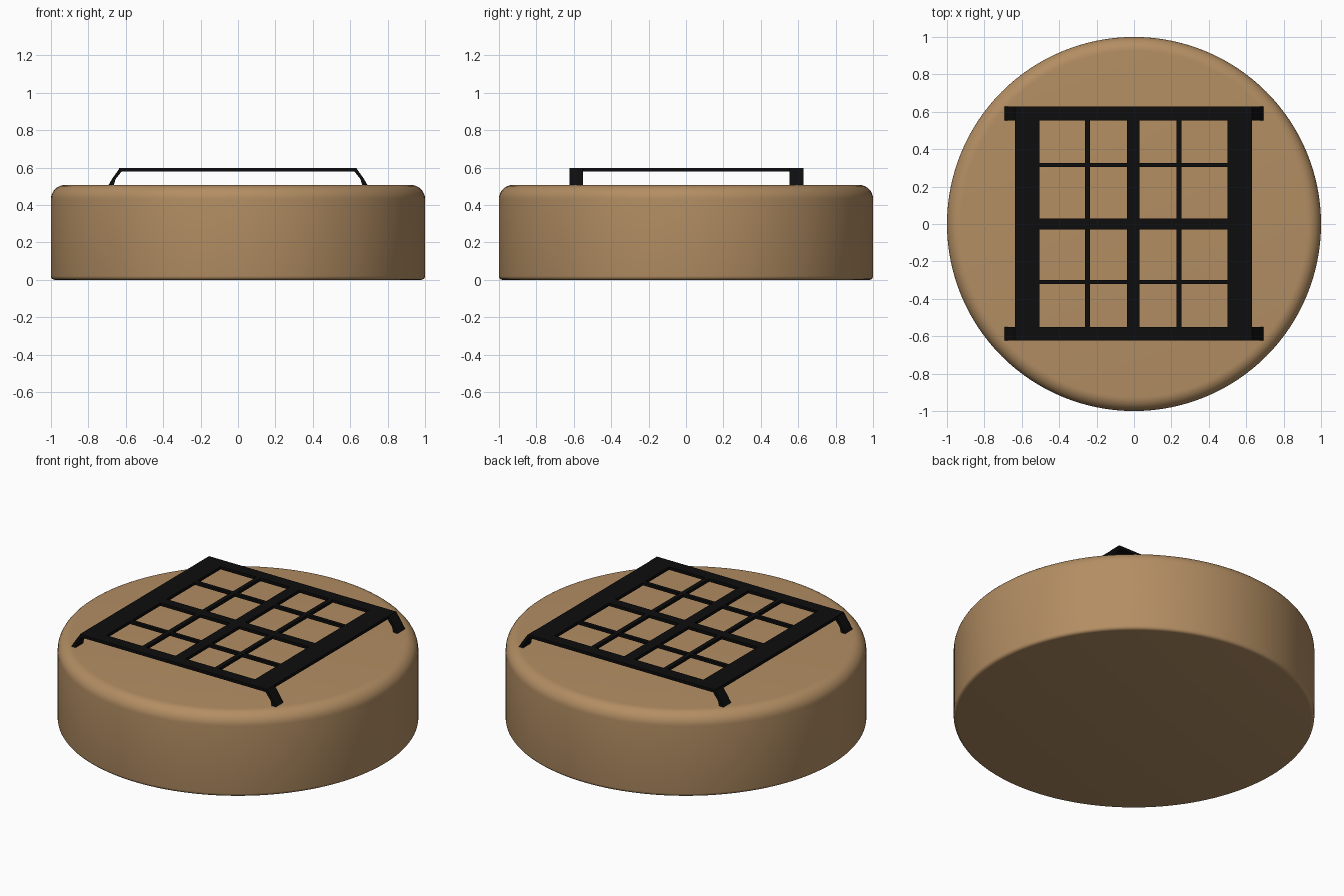
import bpy, bmesh, math

if "Cube" in bpy.data.objects:
    bpy.data.objects.remove(bpy.data.objects["Cube"])


def material(name, rgb):
    m = bpy.data.materials.new(name)
    m.diffuse_color = (*rgb, 1)
    m.use_nodes = True
    m.node_tree.nodes["Principled BSDF"].inputs["Base Color"].default_value = m.diffuse_color
    return m


TAN = material("tan", (0.45, 0.27, 0.125))
BLACK = material("black", (0.004, 0.004, 0.004))


def add_object(name, bm, mat):
    bmesh.ops.recalc_face_normals(bm, faces=bm.faces)
    mesh = bpy.data.meshes.new(name)
    bm.to_mesh(mesh)
    bm.free()
    mesh.materials.append(mat)
    ob = bpy.data.objects.new(name, mesh)
    bpy.context.collection.objects.link(ob)
    return ob


def corner(cx, cz, r, a0, a1, n):
    """Arc points for a rounded profile corner."""
    return [(cx + r * math.cos(math.radians(a0 + (a1 - a0) * i / n)),
             cz + r * math.sin(math.radians(a0 + (a1 - a0) * i / n))) for i in range(n + 1)]


# Round base: turned profile with a small lower and larger upper rounding
SEG = 128
profile = corner(0.98, 0.02, 0.02, -90, 0, 4) + corner(0.925, 0.432, 0.075, 0, 90, 8)
bm = bmesh.new()
rings = [[bm.verts.new((r * math.cos(2 * math.pi * i / SEG), r * math.sin(2 * math.pi * i / SEG), z))
          for i in range(SEG)] for r, z in profile]
for a, b in zip(rings, rings[1:]):
    for i in range(SEG):
        j = (i + 1) % SEG
        bm.faces.new((a[i], a[j], b[j], b[i]))
bm.faces.new(rings[0])
bm.faces.new(rings[-1])
base = add_object("round_base", bm, TAN)
bpy.context.view_layer.objects.active = base
base.select_set(True)
bpy.ops.object.shade_smooth_by_angle(angle=math.radians(40))

# Grate: one flat plate with sixteen openings, odd-indexed cells are open
xs = [-0.635, -0.505, -0.262, -0.235, -0.037, 0.03, 0.228, 0.255, 0.5, 0.63]
ys = [-0.622, -0.55, -0.322, -0.3, -0.03, 0.03, 0.305, 0.327, 0.553, 0.627]
Z_TOP, THICK = 0.598, 0.018
bm = bmesh.new()
grid = [[bm.verts.new((x, y, Z_TOP)) for y in ys] for x in xs]
for i in range(len(xs) - 1):
    for j in range(len(ys) - 1):
        if not (i % 2 and j % 2):
            bm.faces.new((grid[i][j], grid[i + 1][j], grid[i + 1][j + 1], grid[i][j + 1]))
low = bmesh.ops.extrude_face_region(bm, geom=bm.faces[:], use_keep_orig=True)["geom"]
bmesh.ops.translate(bm, verts=[v for v in low if isinstance(v, bmesh.types.BMVert)],
                    vec=(0, 0, -THICK))
add_object("grate", bm, BLACK)

# Legs: bent strips splaying outwards from the grate corners
leg_profile = [(0.60, 0.598), (0.632, 0.598), (0.673, 0.54), (0.692, 0.507),
               (0.664, 0.507), (0.655, 0.538), (0.622, 0.58), (0.60, 0.58)]
for sx, xname in ((-1, "left"), (1, "right")):
    for y0, y1, yname in ((-0.622, -0.55, "front"), (0.553, 0.627, "back")):
        bm = bmesh.new()
        a = [bm.verts.new((sx * x, y0, z)) for x, z in leg_profile]
        b = [bm.verts.new((sx * x, y1, z)) for x, z in leg_profile]
        n = len(a)
        for i in range(n):
            bm.faces.new((a[i], a[(i + 1) % n], b[(i + 1) % n], b[i]))
        bm.faces.new(a)
        bm.faces.new(b)
        add_object(f"leg_{yname}_{xname}", bm, BLACK)
